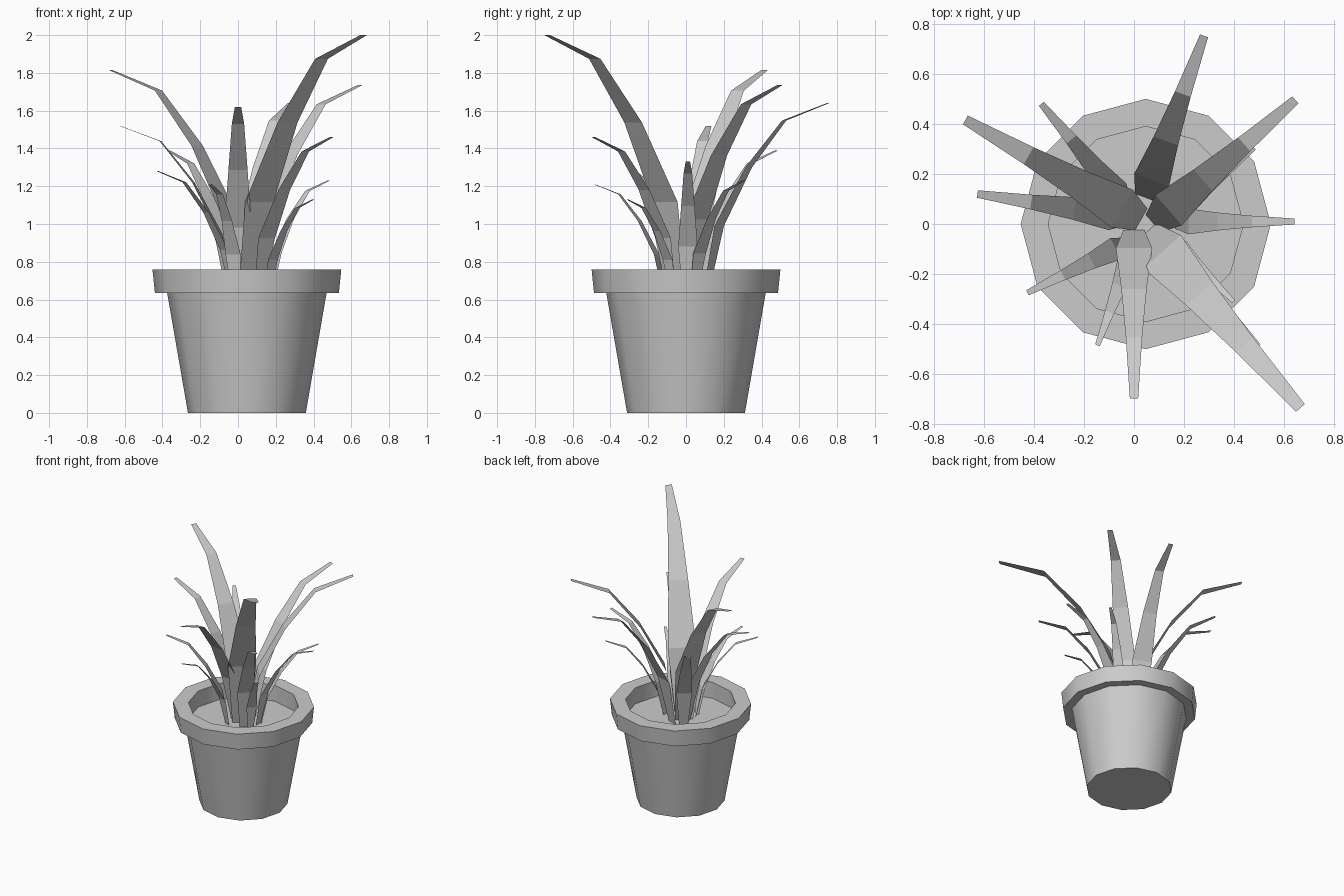
import bpy, bmesh
from math import cos, sin, pi, radians

cube = bpy.data.objects.get("Cube")
if cube:
    bpy.data.objects.remove(cube)

grey = bpy.data.materials.new("plain_grey")
grey.use_nodes = True
colour = (0.6, 0.6, 0.6, 1)
grey.diffuse_color = colour
grey.node_tree.nodes["Principled BSDF"].inputs["Base Color"].default_value = colour


def make_object(name, bm):
    mesh = bpy.data.meshes.new(name)
    bm.to_mesh(mesh)
    bm.free()
    mesh.materials.append(grey)
    obj = bpy.data.objects.new(name, mesh)
    bpy.context.collection.objects.link(obj)
    return obj


def lathe(name, profile, sides=12):
    """Twelve-sided turned shape, capped at both ends of the profile."""
    bm = bmesh.new()
    rings = [[bm.verts.new((r * cos(2 * pi * i / sides), r * sin(2 * pi * i / sides), z))
              for i in range(sides)] for r, z in profile]
    for low, high in zip(rings, rings[1:]):
        for i in range(sides):
            j = (i + 1) % sides
            bm.faces.new((low[i], low[j], high[j], high[i]))
    bm.faces.new(rings[0][::-1])
    bm.faces.new(rings[-1])
    return make_object(name, bm)


# Pot: tapered body, overhanging rim, upright inner wall and soil level
SOIL = 0.635
pot = lathe("pot", [(0.312, 0), (0.422, 0.635), (0.487, 0.635), (0.5, 0.76),
                    (0.39, 0.76), (0.39, SOIL)])
pot.location.x = 0.047
bpy.context.view_layer.objects.active = pot
pot.select_set(True)
bpy.ops.object.shade_smooth_by_angle(angle=radians(40))
pot.select_set(False)

# Leaf strip at full size: distance back from tip, height, width
LEAF = [(0.93, 0, 0.115), (0.83, 0.48, 0.20), (0.605, 0.90, 0.14),
        (0.335, 1.235, 0.09), (0, 1.36, 0.046)]


def leaf(name, x, y, z, angle):
    """Bent flat leaf ending at the given tip and pointing along angle."""
    size = (z - SOIL) / LEAF[-1][1]
    c, s = cos(radians(angle)), sin(radians(angle))
    bm = bmesh.new()
    rows = []
    for back, height, width in LEAF:
        px, py = x - back * size * c, y - back * size * s
        w = width * size / 2
        rows.append([bm.verts.new((px + k * w * s, py - k * w * c, SOIL + height * size))
                     for k in (1, -1)])
    for a, b in zip(rows, rows[1:]):
        bm.faces.new((a[0], a[1], b[1], b[0]))
    return make_object(name, bm)


# Leaves: tip position and heading
TIPS = [
    (0.665, -0.735, 2.0, -48.5), (0.28, 0.752, 1.64, 70),
    (0.645, 0.496, 1.735, 41), (-0.674, 0.416, 1.815, 150.5),
    (-0.626, 0.12, 1.52, 171.5), (-0.37, 0.48, 1.39, 130),
    (-0.426, -0.275, 1.28, 206.5), (-0.146, -0.485, 1.21, 250),
    (0, -0.697, 1.62, 270), (0.642, 0.01, 1.33, 0),
    (0.48, 0.305, 1.23, 40), (0.398, -0.31, 1.13, -45),
    (0.495, -0.49, 1.46, -47),
]
for n, tip in enumerate(TIPS, 1):
    leaf(f"leaf_{n}", *tip)
